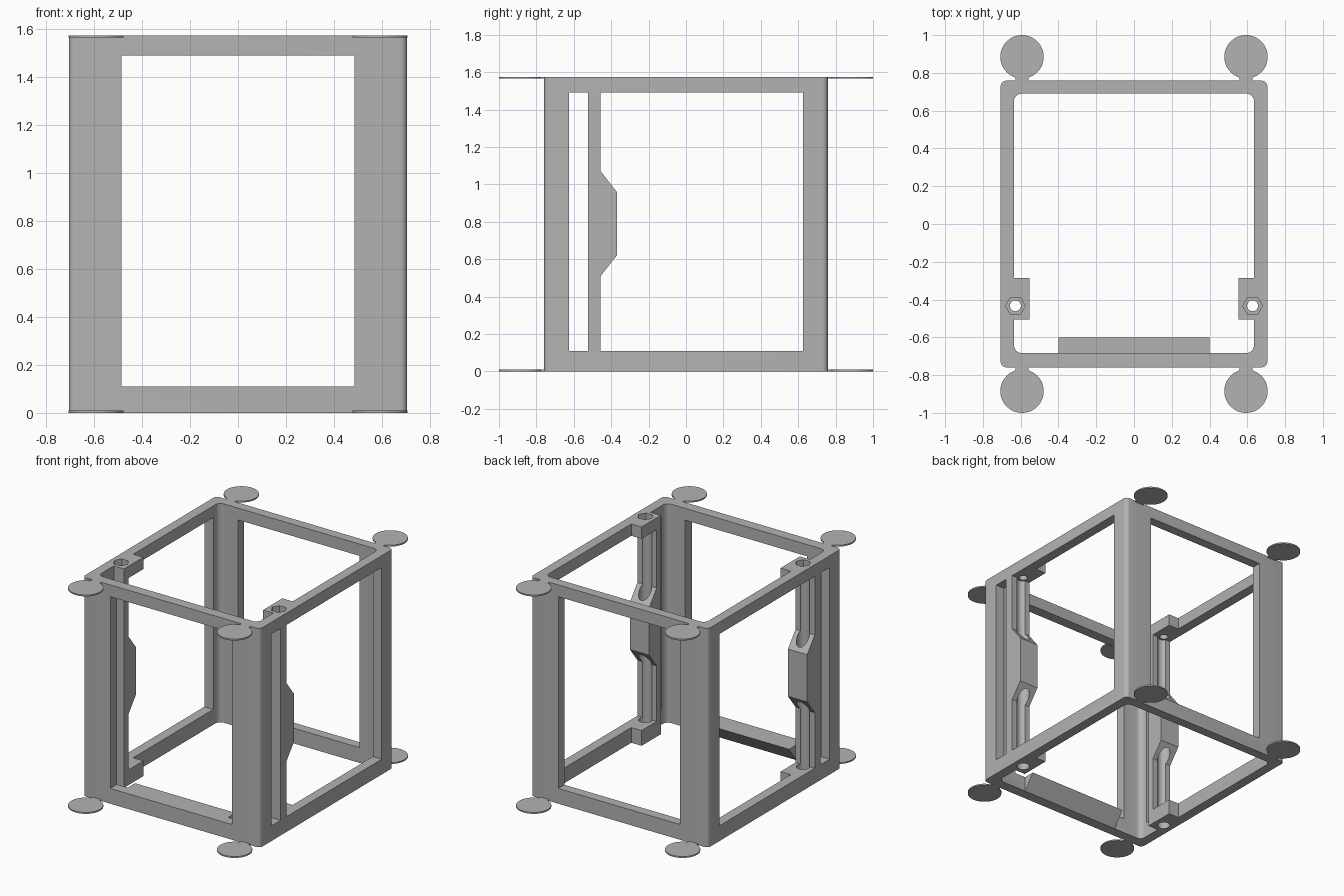
import bpy, bmesh, math
from mathutils import Vector

if "Cube" in bpy.data.objects:
    bpy.data.objects.remove(bpy.data.objects["Cube"])

mat = bpy.data.materials.new("plain grey")
mat.use_nodes = True
GREY = (0.45, 0.45, 0.45, 1)
mat.diffuse_color = GREY
mat.node_tree.nodes["Principled BSDF"].inputs["Base Color"].default_value = GREY

H = 1.575            # overall height
X, Y = 0.706, 0.759  # half width and half depth
SILL, HEAD = 0.11, 1.49


def finish(name, bm):
    bmesh.ops.recalc_face_normals(bm, faces=bm.faces)
    mesh = bpy.data.meshes.new(name)
    bm.to_mesh(mesh)
    bm.free()
    mesh.materials.append(mat)
    ob = bpy.data.objects.new(name, mesh)
    bpy.context.collection.objects.link(ob)
    return ob


def box(name, lo, hi, radius=0):
    """Box between two corners, with optional rounded upright edges."""
    lo, hi = Vector(lo), Vector(hi)
    bm = bmesh.new()
    bmesh.ops.create_cube(bm, size=1)
    for v in bm.verts:
        v.co = (lo + hi) / 2 + v.co * (hi - lo)
    if radius:
        upright = [e for e in bm.edges if abs(e.verts[0].co.z - e.verts[1].co.z) > 0.001]
        bmesh.ops.bevel(bm, geom=upright, offset=radius, segments=6, profile=0.5, affect='EDGES')
    return finish(name, bm)


def prism(name, yz, x0, x1):
    """Side profile in y and z, extruded along x."""
    bm = bmesh.new()
    face = bm.faces.new([bm.verts.new((x0, y, z)) for y, z in yz])
    ext = bmesh.ops.extrude_face_region(bm, geom=[face])
    bmesh.ops.translate(bm, vec=(x1 - x0, 0, 0),
                        verts=[g for g in ext["geom"] if isinstance(g, bmesh.types.BMVert)])
    return finish(name, bm)


def cylinder(name, x, y, z0, z1, r, sides=32):
    bm = bmesh.new()
    bmesh.ops.create_cone(bm, cap_ends=True, segments=sides, radius1=r, radius2=r, depth=z1 - z0)
    if sides == 6:  # point a corner along x
        angle = math.atan2(bm.verts[:][0].co.y, bm.verts[:][0].co.x)
        for v in bm.verts:
            a = math.atan2(v.co.y, v.co.x) - angle
            v.co.x, v.co.y = r * math.cos(a), r * math.sin(a)
    bmesh.ops.translate(bm, vec=(x, y, (z0 + z1) / 2), verts=bm.verts)
    return finish(name, bm)


def combine(ob, others, operation, keep=False):
    """Apply booleans and remove the helper objects."""
    for other in others:
        mod = ob.modifiers.new("boolean", 'BOOLEAN')
        mod.operation, mod.solver, mod.object = operation, 'EXACT', other
        bpy.context.view_layer.update()
        mesh = bpy.data.meshes.new_from_object(
            ob.evaluated_get(bpy.context.evaluated_depsgraph_get()))
        ob.modifiers.clear()
        ob.data = mesh
        if not keep:
            bpy.data.objects.remove(other)


def smooth(ob):
    bpy.ops.object.select_all(action='DESELECT')
    ob.select_set(True)
    bpy.context.view_layer.objects.active = ob
    bpy.ops.object.shade_smooth_by_angle(angle=math.radians(30))


# Open frame: rounded tube with window openings
frame = box("frame", (-X, -Y, 0), (X, Y, H), 0.03)
combine(frame, [
    box("inside", (-0.635, -0.683, -0.1), (0.635, 0.69, H + 0.1), 0.04),
    box("front_back_window", (-0.485, -1, SILL), (0.485, 1, HEAD)),
    box("side_window", (-1, -0.456, SILL), (1, 0.626, HEAD)),
    box("side_slot", (-1, -0.626, SILL), (1, -0.524, HEAD)),
], 'DIFFERENCE')

# Rod holders on both sides, with channel, screw hole and nut pocket
for side, s in (("left", 1), ("right", -1)):
    rx, ry = s * 0.628, -0.433

    def span(a, b):
        return sorted((s * a, s * b))

    bulge = [(-0.456, 0.51), (-0.37, 0.62), (-0.37, 0.96), (-0.456, 1.07)]
    x0, x1 = span(0.553, 0.64)
    holder = prism("rod_holder_" + side, [(-0.505, 0)] + [(-0.456, 0)] + bulge
                   + [(-0.456, H), (-0.505, H)], x0, x1)
    x2, x3 = span(0.6, X)
    parts = [prism("bulge", bulge, x2, x3)]
    for z0, z1 in ((0, SILL), (HEAD, H)):
        parts.append(box("block", (x0, -0.505, z0), (x1, -0.285, z1)))
    combine(holder, parts, 'UNION')
    cutters = [
        cylinder("channel", rx, ry, -0.1, HEAD, 0.043),
        cylinder("screw_hole", rx, ry, 1.4, H + 0.1, 0.029),
        cylinder("nut_pocket", rx, ry, H - 0.045, H + 0.1, 0.052, 6),
    ]
    combine(frame, cutters, 'DIFFERENCE', keep=True)
    combine(holder, cutters, 'DIFFERENCE')
    smooth(holder)
smooth(frame)

# Wedge ledge behind the lower front rail
prism("front_ledge", [(-0.69, SILL), (-0.6, SILL), (-0.683, 0.0), (-0.69, 0.0)], -0.4, 0.4)

# Thin corner discs with short necks, at the base and the top
for level, z in (("lower", 0), ("upper", H - 0.01)):
    for depth, sy in (("front", -1), ("back", 1)):
        for side, sx in (("left", 1), ("right", -1)):
            label = f"{level}_{depth}_{side}"
            cx = sx * 0.593
            disc = cylinder("corner_disc_" + label, cx, sy * 0.885, z, z + 0.01, 0.115, 48)
            y0, y1 = sorted((sy * 0.75, sy * 0.8))
            neck = box("neck", (cx - 0.035, y0, z), (cx + 0.035, y1, z + 0.01))
            combine(disc, [neck], 'UNION')
            smooth(disc)
